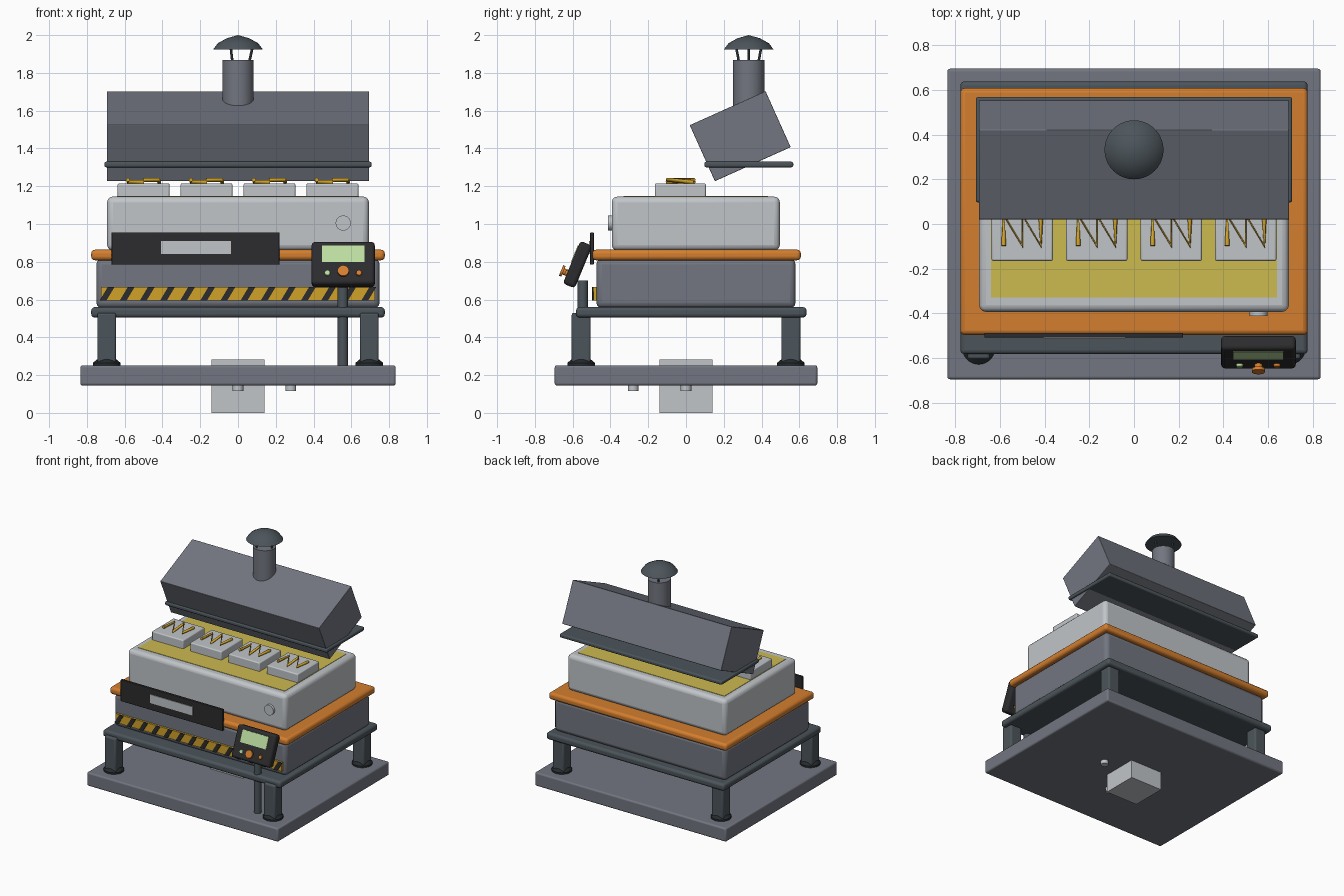
import bpy, bmesh, math
from mathutils import Matrix, Vector

default = bpy.data.objects.get("Cube")
if default:
    bpy.data.objects.remove(default, do_unlink=True)


def material(name, r, g, b):
    """Flat colour from 0-255 display values, stored as linear."""
    lin = [((c / 255 + 0.055) / 1.055) ** 2.4 for c in (r, g, b)] + [1.0]
    m = bpy.data.materials.new(name)
    m.use_nodes = True
    m.diffuse_color = lin
    m.node_tree.nodes["Principled BSDF"].inputs["Base Color"].default_value = lin
    return m


GREY = material("steel grey", 114, 118, 128)
SLATE = material("dark slate", 76, 85, 91)
ORANGE = material("orange", 212, 126, 46)
LIGHT = material("light grey", 193, 197, 201)
YELLOW = material("pale yellow", 204, 186, 80)
GOLD = material("gold", 208, 162, 40)
BLACK = material("black", 44, 44, 46)
GREEN = material("screen green", 188, 220, 160)
RUBBER = material("rubber", 38, 42, 45)


def finish(name, bm, mat, matrix=None, bevel=0.0, smooth=True):
    bmesh.ops.recalc_face_normals(bm, faces=bm.faces)
    mesh = bpy.data.meshes.new(name)
    bm.to_mesh(mesh)
    bm.free()
    mesh.materials.append(mat)
    ob = bpy.data.objects.new(name, mesh)
    bpy.context.collection.objects.link(ob)
    if matrix:
        ob.matrix_world = matrix
    if bevel:
        mod = ob.modifiers.new("rounded edges", "BEVEL")
        mod.width, mod.segments = bevel, 3
    if smooth:
        bpy.ops.object.select_all(action="DESELECT")
        bpy.context.view_layer.objects.active = ob
        ob.select_set(True)
        bpy.ops.object.shade_smooth_by_angle(angle=math.radians(35))
    return ob


def box(name, mat, x, y, z, bevel=0.0, frame=None, shear=0.0):
    """Box from (low, high) ranges; shear leans it along x with height."""
    bm = bmesh.new()
    bmesh.ops.create_cube(bm, size=1)
    ranges = (x, y, z)
    mid = Vector([(a + b) / 2 for a, b in ranges])
    for v in bm.verts:
        v.co = Vector([v.co[i] * (ranges[i][1] - ranges[i][0]) for i in range(3)])
        v.co.x += shear * v.co.z
    return finish(name, bm, mat, (frame or Matrix()) @ Matrix.Translation(mid), bevel, bevel > 0)


def rod(name, mat, start, end, r1, r2=None, sides=32, frame=None):
    """Cylinder or cone between two points."""
    a, b = Vector(start), Vector(end)
    bm = bmesh.new()
    bmesh.ops.create_cone(bm, cap_ends=True, segments=sides, radius1=r1,
                          radius2=r1 if r2 is None else r2, depth=(b - a).length)
    turn = (b - a).to_track_quat("Z", "Y").to_matrix().to_4x4()
    return finish(name, bm, mat, (frame or Matrix()) @ Matrix.Translation((a + b) / 2) @ turn)


def lathe(name, mat, profile, centre, sides=40):
    bm = bmesh.new()
    verts = [bm.verts.new((r, 0, z)) for r, z in profile]
    edges = [bm.edges.new(pair) for pair in zip(verts, verts[1:])]
    bmesh.ops.spin(bm, geom=verts + edges, cent=(0, 0, 0), axis=(0, 0, 1),
                   angle=math.tau, steps=sides)
    bmesh.ops.remove_doubles(bm, verts=bm.verts, dist=0.0005)
    return finish(name, bm, mat, Matrix.Translation(centre))


def sym(half):
    return (-half, half)


# Base plate with the pier and two locating pins below
box("base_plate", GREY, sym(0.835), sym(0.695), (0.145, 0.252), 0.012)
box("centre_pier", LIGHT, sym(0.14), sym(0.14), (0, 0.282))
for i, (x, y) in enumerate(((0.28, 0), (0, -0.28))):
    rod(f"locating_pin_{i}", LIGHT, (x, y, 0.115), (x, y, 0.16), 0.028)

# Legs and feet
for sx in (-1, 1):
    for sy in (-1, 1):
        side = ("front" if sy < 0 else "back") + ("_left" if sx > 0 else "_right")
        x, y = sx * 0.695, sy * 0.555
        box(side + "_leg", SLATE, (x - 0.05, x + 0.05), (y - 0.05, y + 0.05), (0.25, 0.53), 0.012)
        lathe(side + "_foot", RUBBER, ((0, 0), (0.073, 0), (0.073, 0.013), (0.05, 0.032), (0, 0.032)),
              (x, y, 0.252))

# Frame, lower body, trim ledge and upper body
box("support_frame", SLATE, sym(0.777), (-0.582, 0.638), (0.505, 0.56), 0.018)
box("lower_body", GREY, sym(0.75), (-0.475, 0.58), (0.555, 0.815), 0.03)
box("trim_ledge", ORANGE, sym(0.777), (-0.496, 0.608), (0.808, 0.864), 0.02)
box("upper_body", LIGHT, sym(0.693), (-0.393, 0.497), (0.86, 1.145), 0.03)
box("bed_surface", YELLOW, sym(0.64), (-0.33, 0.435), (1.14, 1.148))

# Coil blocks, each with a flattened zigzag coil
for i in range(4):
    cx = -0.5 + i / 3
    box(f"coil_block_{i}", LIGHT, (cx - 0.137, cx + 0.137), (-0.165, 0.105), (1.14, 1.215), 0.008)
    curve = bpy.data.curves.new(f"coil_{i}", "CURVE")
    curve.dimensions = "3D"
    curve.bevel_depth, curve.bevel_resolution, curve.use_fill_caps = 0.011, 2, True
    path = curve.splines.new("POLY")
    path.points.add(5)
    for k, p in enumerate(path.points):
        front = k % 2 == 0
        p.co = (cx + (k // 2 - 1) * 0.083, -0.097 if front else 0.04,
                1.222 + (0.012 if k in (0, 3, 4) else 0), 1)
    curve.materials.append(GOLD)
    bpy.context.collection.objects.link(bpy.data.objects.new(f"coil_{i}", curve))

# Front fittings: round button, dark plate and its pale panel
rod("round_button", LIGHT, (0.557, -0.38, 1.005), (0.557, -0.412, 1.005), 0.04)
box("front_plate", BLACK, (-0.67, 0.22), (-0.508, -0.488), (0.785, 0.955), 0.004)
box("plate_panel", LIGHT, (-0.407, -0.037), (-0.513, -0.505), (0.842, 0.91))

# Warning strip with slanted bars
box("warning_strip", GOLD, sym(0.725), (-0.491, -0.47), (0.596, 0.666))
for i in range(14):
    cx = -0.693 + i * 0.1066
    box(f"warning_bar_{i}", BLACK, (cx - 0.018, cx + 0.018), (-0.497, -0.489), (0.595, 0.667), shear=0.6)

# Control panel on a post, leaning back
rod("panel_post", SLATE, (0.555, -0.547, 0.25), (0.555, -0.547, 0.7), 0.027)
tilt = Matrix.Translation((0.557, -0.574, 0.785)) @ Matrix.Rotation(math.radians(-22.5), 4, "X")
box("control_panel", BLACK, sym(0.167), sym(0.034), sym(0.122), 0.018, tilt)
box("panel_screen", GREEN, sym(0.113), (-0.038, -0.03), (0.0, 0.093), 0.0, tilt)
for name, mat, x in (("green_button", GREEN, -0.084), ("orange_button", ORANGE, 0.083)):
    rod(name, mat, (x, -0.03, -0.064), (x, -0.045, -0.064), 0.017, 0.014, frame=tilt)
rod("knob_stem", ORANGE, (0, -0.03, -0.062), (0, -0.06, -0.062), 0.017, frame=tilt)
rod("knob_cap", ORANGE, (0, -0.055, -0.062), (0, -0.069, -0.062), 0.03, frame=tilt)

# Tilted hood and its level rim
hood = Matrix.Translation((0, 0.287, 1.465)) @ Matrix.Rotation(math.radians(24.2), 4, "X")
box("hood", GREY, sym(0.694), sym(0.22), sym(0.1625), 0.004, hood)
box("hood_rim", SLATE, sym(0.708), (0.097, 0.568), (1.3, 1.33), 0.01)

# Chimney, struts and rain cap
rod("chimney", GREY, (0, 0.332, 1.5), (0, 0.332, 1.868), 0.083)
for i in range(3):
    a = math.tau * i / 3
    c, s = math.cos(a), math.sin(a)
    rod(f"cap_strut_{i}", SLATE, (0.06 * c, 0.332 + 0.06 * s, 1.86),
        (0.078 * c, 0.332 + 0.078 * s, 1.94), 0.007, sides=8)
lathe("rain_cap", SLATE, ((0, 2.0), (0.06, 1.983), (0.107, 1.957), (0.132, 1.923), (0, 1.923)),
      (0, 0.332, 0))
